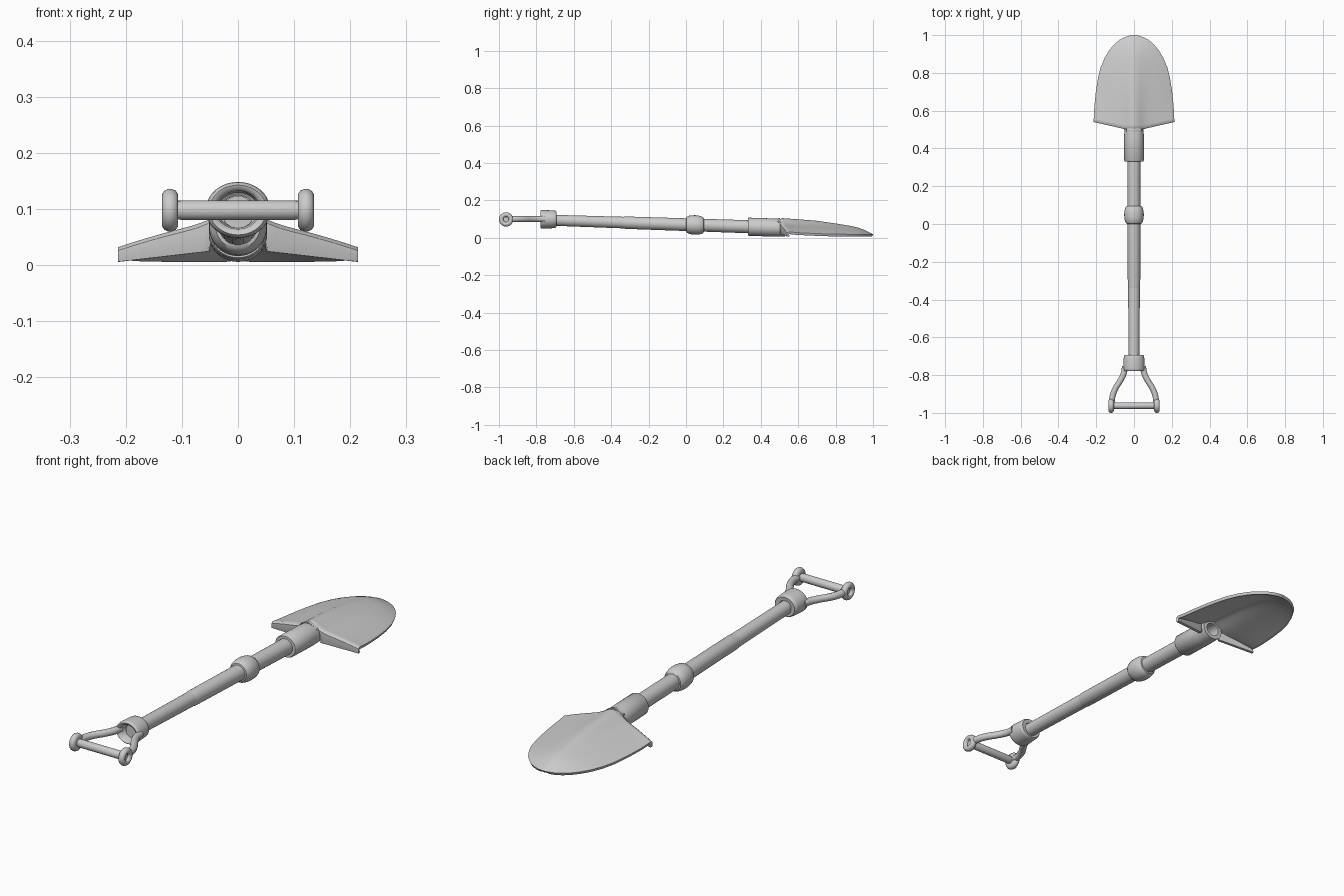
import bpy, bmesh, math
from mathutils import Vector

if "Cube" in bpy.data.objects:
    bpy.data.objects.remove(bpy.data.objects["Cube"])


def axis_z(y):
    # The shaft slopes gently down towards the blade
    return 0.07 - 0.033 * y


def interp(points, v):
    for (a, p), (b, q) in zip(points, points[1:]):
        if v <= b:
            return p + (q - p) * max(0, (v - a) / (b - a))
    return points[-1][1]


def finish(name, bm, angle=40):
    bmesh.ops.recalc_face_normals(bm, faces=bm.faces)
    me = bpy.data.meshes.new(name)
    bm.to_mesh(me)
    bm.free()
    ob = bpy.data.objects.new(name, me)
    bpy.context.collection.objects.link(ob)
    bpy.ops.object.select_all(action='DESELECT')
    ob.select_set(True)
    bpy.context.view_layer.objects.active = ob
    bpy.ops.object.shade_smooth_by_angle(angle=math.radians(angle))
    return ob


def lathe(name, profile, place, closed=False, n=40):
    # profile: (radius, distance along axis); place maps (r cos, r sin, d) to xyz
    bm = bmesh.new()
    rings = []
    for r, d in profile:
        rings.append([bm.verts.new(place(r * math.cos(2 * math.pi * i / n),
                                         r * math.sin(2 * math.pi * i / n), d))
                      for i in range(n)])
    pairs = list(zip(rings, rings[1:]))
    if closed:
        pairs.append((rings[-1], rings[0]))
    else:
        bm.faces.new(rings[0])
        bm.faces.new(rings[-1])
    for a, b in pairs:
        for i in range(n):
            j = (i + 1) % n
            bm.faces.new((a[i], a[j], b[j], b[i]))
    return finish(name, bm)


def along_shaft(a, b, d):
    return (a, d, axis_z(d) + b)


# Shaft in two slightly different tubes
lathe("upper_shaft", [(0.029, -0.745), (0.031, -0.33), (0.031, 0.04)], along_shaft)
lathe("lower_shaft", [(0.031, -0.335), (0.033, -0.325), (0.035, 0.38)], along_shaft)

# Locking collar in the middle
lathe("middle_collar", [(0.032, 0.0), (0.040, 0.002), (0.047, 0.012), (0.051, 0.03),
                        (0.052, 0.048), (0.051, 0.066), (0.047, 0.084),
                        (0.040, 0.094), (0.032, 0.096)], along_shaft)

# Blade socket
lathe("socket", [(0.034, 0.332), (0.047, 0.332), (0.050, 0.336), (0.050, 0.47),
                 (0.047, 0.53), (0.03, 0.53), (0.034, 0.45)],
      lambda a, b, d: (a * 1.04, d, axis_z(d) + b * 0.97), closed=True)

# Hollow handle collar
lathe("handle_collar", [(0.029, -0.695), (0.048, -0.693), (0.053, -0.699), (0.0545, -0.71),
                        (0.0575, -0.765), (0.056, -0.774), (0.051, -0.779), (0.044, -0.777),
                        (0.039, -0.77), (0.036, -0.735), (0.029, -0.73)],
      lambda a, b, d: (a, d, 0.0985 + b * 0.87), closed=True)

# Handle fork: an arm and a rounded eye on each side
BAR_Y, BAR_Z = -0.962, 0.098
for side, label in ((-1, "left"), (1, "right")):
    cu = bpy.data.curves.new("handle_arm_" + label, 'CURVE')
    cu.dimensions = '3D'
    cu.bevel_depth = 0.0155
    cu.bevel_resolution = 5
    cu.resolution_u = 8
    cu.use_fill_caps = True
    path = [(0.048, -0.755), (0.054, -0.79), (0.073, -0.83), (0.099, -0.872),
            (0.112, -0.905), (0.118, -0.945)]
    sp = cu.splines.new('BEZIER')
    sp.bezier_points.add(len(path) - 1)
    for bp, (x, y) in zip(sp.bezier_points, path):
        bp.co = (side * x, y, 0.1)
        bp.handle_left_type = bp.handle_right_type = 'AUTO'
    bpy.context.collection.objects.link(bpy.data.objects.new("handle_arm_" + label, cu))
    lathe("handle_eye_" + label,
          [(0.015, 0.107), (0.029, 0.107), (0.035, 0.111), (0.038, 0.118), (0.038, 0.124),
           (0.035, 0.131), (0.029, 0.135), (0.022, 0.135), (0.016, 0.131), (0.014, 0.125)],
          lambda a, b, d: (side * d, BAR_Y + a, BAR_Z + b), closed=True)

# Grip bar
lathe("grip_bar", [(0.0155, -0.122), (0.0155, -0.108), (0.0175, -0.1), (0.0175, 0.1),
                   (0.0155, 0.108), (0.0155, 0.122)],
      lambda a, b, d: (d, BAR_Y + a, BAR_Z + b))

# Blade: a thin domed sheet with turned-down shoulders and a ridge fading to the tip
width = [(0.54, 0.214), (0.62, 0.210), (0.70, 0.202), (0.77, 0.191), (0.83, 0.176),
         (0.88, 0.155), (0.92, 0.131), (0.95, 0.106), (0.975, 0.077), (0.99, 0.048),
         (0.997, 0.025), (1.0, 0.004)]
crest = [(0.5, 0.083), (0.7, 0.079), (0.86, 0.064), (0.93, 0.053), (0.97, 0.033), (1.0, 0.018)]
rim = [(0.5, 0.037), (0.6, 0.027), (0.75, 0.020), (1.0, 0.017)]
COLS = 32
bm = bmesh.new()
rows = []
stations = [0.54, 0.54, 0.548, 0.56, 0.58, 0.60] + [y for y, w in width[1:]]
for k, y in enumerate(stations):
    row = []
    for i in range(COLS + 1):
        t = 2 * i / COLS - 1
        x = interp(width, y) * t
        # Slanted shoulder line, relaxing to straight rows
        shear = max(0, 1 - (y - 0.54) / 0.22)
        yy = y - 0.037 * shear * min(1, (1 - abs(t)) / 0.76)
        lo, hi = interp(rim, yy), interp(crest, yy)
        z = lo + (hi - lo) * (1 - abs(t) ** 1.35)
        # Rounded central ridge carrying on from the socket
        fade = max(0, 1 - (yy - 0.5) / 0.42)
        z += 0.023 * fade * math.exp(-(x / 0.045) ** 2)
        if k == 0 and abs(x) > 0.045:
            z = 0.025 - 0.115 * (abs(x) - 0.05)
        elif k == 1:
            z -= 0.007
        row.append(bm.verts.new((x, yy, z)))
    rows.append(row)
for a, b in zip(rows, rows[1:]):
    for i in range(COLS):
        bm.faces.new((a[i], a[i + 1], b[i + 1], b[i]))
blade = finish("blade", bm, 50)
if sum(p.normal.z for p in blade.data.polygons) < 0:
    blade.data.flip_normals()
thick = blade.modifiers.new("thickness", 'SOLIDIFY')
thick.thickness = 0.013
thick.offset = -1
edge = blade.modifiers.new("rounded_edge", 'BEVEL')
edge.width = 0.004
edge.segments = 2
edge.limit_method = 'ANGLE'
edge.angle_limit = math.radians(50)
